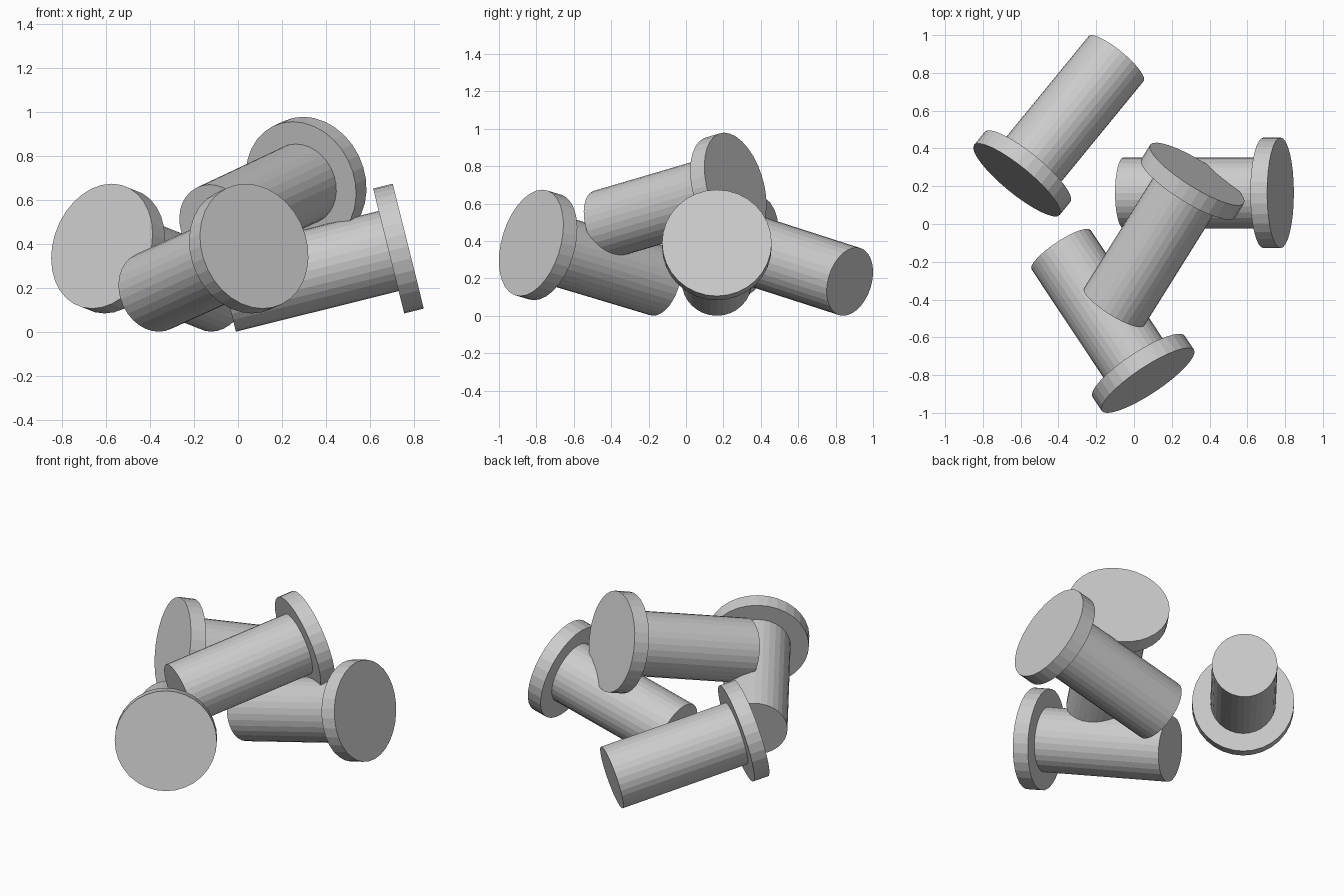
import bpy
from math import cos, sin, radians
from mathutils import Vector

if "Cube" in bpy.data.objects:
    bpy.data.objects.remove(bpy.data.objects["Cube"])

TILT = radians(14)
SHAFT_R, HEAD_R = 0.188, 0.293
LENGTH, HEAD_T = 0.856, 0.092
SIDES = 32


def disc(name, start, end, radius):
    """Flat-shaded cylinder running from start to end."""
    axis = end - start
    bpy.ops.mesh.primitive_cylinder_add(vertices=SIDES, radius=radius, depth=axis.length,
                                        location=(start + end) / 2)
    ob = bpy.context.object
    ob.name = name
    # tilt about the horizontal, then turn about z
    flat = axis.xy.length
    from_z = Vector((flat, axis.z)).angle_signed(Vector((0, 1)))
    ob.rotation_euler = (0, abs(from_z), Vector((1, 0)).angle_signed(axis.xy) * -1)
    return ob


def peg(name, tail, heading):
    """Shaft with a wide round head; the head end is raised by TILT."""
    a = radians(heading)
    d = Vector((cos(a) * cos(TILT), sin(a) * cos(TILT), sin(TILT)))
    tail = Vector(tail)
    neck = tail + d * (LENGTH - HEAD_T)
    disc(name + "_shaft", tail, neck, SHAFT_R)
    disc(name + "_head", neck, tail + d * LENGTH, HEAD_R)


# three pegs on the ground, one lying across them
peg("right_peg", (-0.055, 0.165, 0.183), 0)
peg("back_left_peg", (-0.094, 0.876, 0.183), 230.7)
peg("front_peg", (-0.386, -0.136, 0.183), -56.4)
peg("top_peg", (-0.106, -0.440, 0.488), 58)
